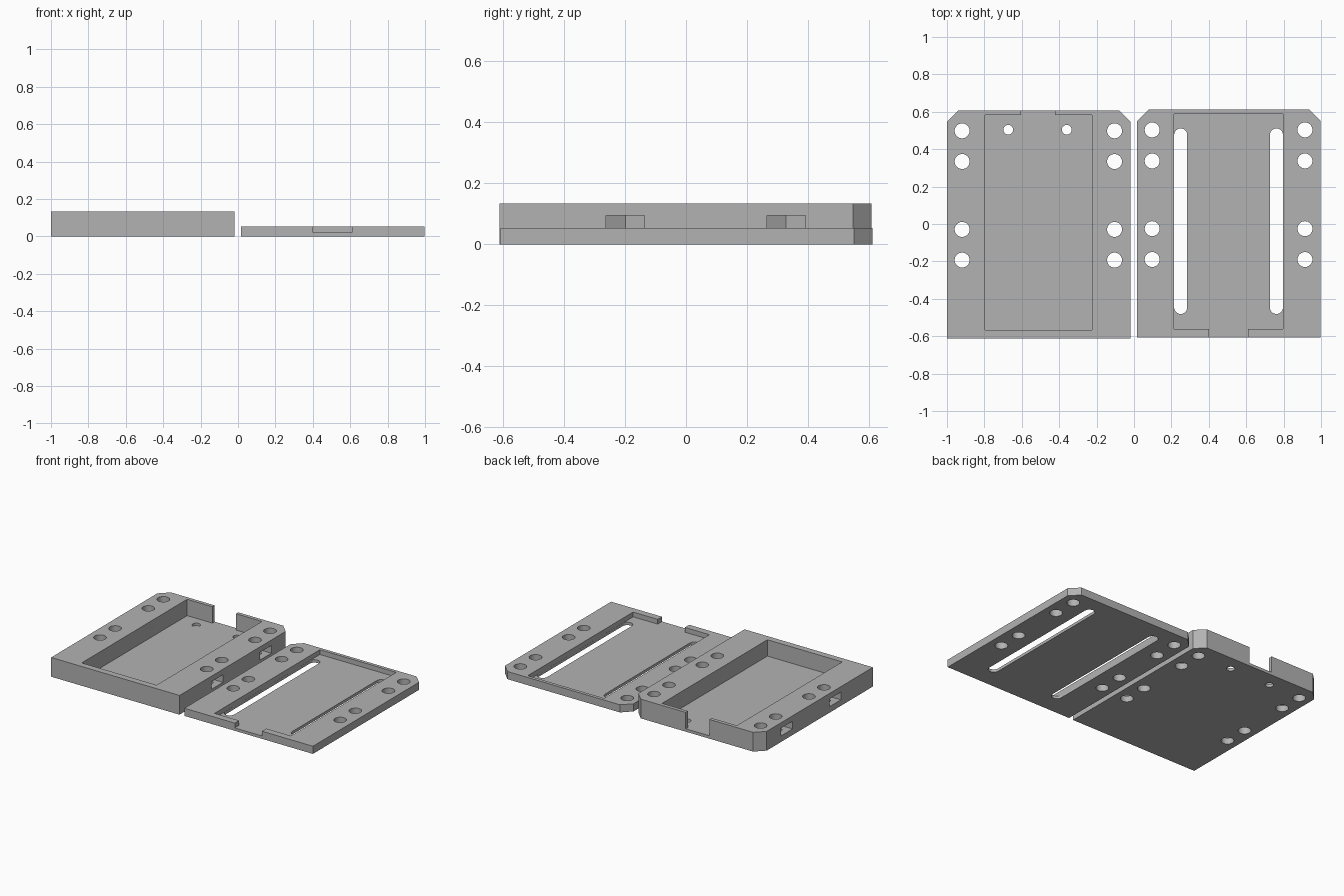
import bpy, bmesh, math

if "Cube" in bpy.data.objects:
    bpy.data.objects.remove(bpy.data.objects["Cube"])

grey = bpy.data.materials.new("plain grey")
grey.diffuse_color = (0.45, 0.45, 0.45, 1)
grey.use_nodes = True
grey.node_tree.nodes["Principled BSDF"].inputs["Base Color"].default_value = grey.diffuse_color


def prism(name, pts, z0, z1, cutter=False):
    """Extrude a counter-clockwise outline from z0 to z1."""
    bm = bmesh.new()
    low = [bm.verts.new((x, y, z0)) for x, y in pts]
    high = [bm.verts.new((x, y, z1)) for x, y in pts]
    bm.faces.new(low[::-1])
    bm.faces.new(high)
    n = len(pts)
    for i in range(n):
        j = (i + 1) % n
        bm.faces.new((low[i], low[j], high[j], high[i]))
    me = bpy.data.meshes.new(name)
    bm.to_mesh(me)
    bm.free()
    me.materials.append(grey)
    ob = bpy.data.objects.new(name, me)
    bpy.context.collection.objects.link(ob)
    ob.hide_render = cutter
    return ob


def rect(x0, x1, y0, y1):
    return [(x0, y0), (x1, y0), (x1, y1), (x0, y1)]


def plate(x0, x1, y0, y1, c):
    """Rectangle with both back corners chamfered."""
    return [(x0, y0), (x1, y0), (x1, y1 - c), (x1 - c, y1), (x0 + c, y1), (x0, y1 - c)]


def arc(cx, cy, r, a0, a1, n):
    return [(cx + r * math.cos(math.radians(a0 + (a1 - a0) * i / n)),
             cy + r * math.sin(math.radians(a0 + (a1 - a0) * i / n))) for i in range(n + 1)]


def circle(cx, cy, r):
    return arc(cx, cy, r, 0, 360, 32)[:-1]


def slot(x0, x1, y0, y1):
    """Long slot with round ends."""
    r, cx = (x1 - x0) / 2, (x0 + x1) / 2
    return arc(cx, y1 - r, r, 0, 180, 12) + arc(cx, y0 + r, r, 180, 360, 12)


def nut_slot(edge, cx, cy, half):
    """Pocket open at the side, ending in a point like a hex nut."""
    s = 1 if cx > edge else -1
    tip, side = cx + s * half * 1.155, cx + s * half * 0.577
    pts = [(edge - s * 0.02, cy - half), (side, cy - half), (tip, cy),
           (side, cy + half), (edge - s * 0.02, cy + half)]
    return pts if s > 0 else pts[::-1]


def cut(target, cuts):
    for pts, z0, z1 in cuts:
        tool = prism("cutter", pts, z0, z1, True)
        mod = target.modifiers.new("cut", 'BOOLEAN')
        mod.operation, mod.solver, mod.object = 'DIFFERENCE', 'EXACT', tool
        bpy.context.view_layer.objects.active = target
        bpy.ops.object.modifier_apply(modifier=mod.name)
        bpy.data.objects.remove(tool)
    bpy.ops.object.select_all(action='DESELECT')
    target.select_set(True)
    bpy.context.view_layer.objects.active = target
    bpy.ops.object.shade_smooth_by_angle(angle=math.radians(30))


FLOOR = 0.02

# Deep tray: pocket, cable notch, screw holes, small floor holes, side nut slots
tray = prism("deep_tray", plate(-1.0, -0.019, -0.611, 0.608, 0.061), 0, 0.133)
cuts = [(rect(-0.797, -0.225, -0.567, 0.583), FLOOR, 0.3),
        (rect(-0.604, -0.423, 0.5, 0.7), FLOOR, 0.3)]
for x, edge in ((-0.919, -1.0), (-0.104, -0.019)):
    cuts += [(circle(x, y, 0.04), -0.1, 0.3) for y in (0.498, 0.334, -0.029, -0.193)]
    cuts += [(nut_slot(edge, x, y, 0.063), 0.042, 0.095) for y in (0.328, -0.199)]
cuts += [(circle(x, 0.504, 0.026), -0.1, 0.3) for x in (-0.672, -0.36)]
cut(tray, cuts)

# Thin cover: shallow pocket, front notch, two long slots, screw holes
cover = prism("thin_cover", plate(0.016, 0.998, -0.608, 0.611, 0.061), 0, 0.053)
cuts = [(rect(0.214, 0.797, -0.561, 0.588), FLOOR, 0.3),
        (rect(0.401, 0.609, -0.7, -0.5), FLOOR, 0.3)]
cuts += [(slot(x, x + 0.07, -0.481, 0.511), -0.1, 0.3) for x in (0.2145, 0.7265)]
cuts += [(circle(x, y, 0.04), -0.1, 0.3)
         for x in (0.097, 0.914) for y in (0.503, 0.337, -0.025, -0.19)]
cut(cover, cuts)
